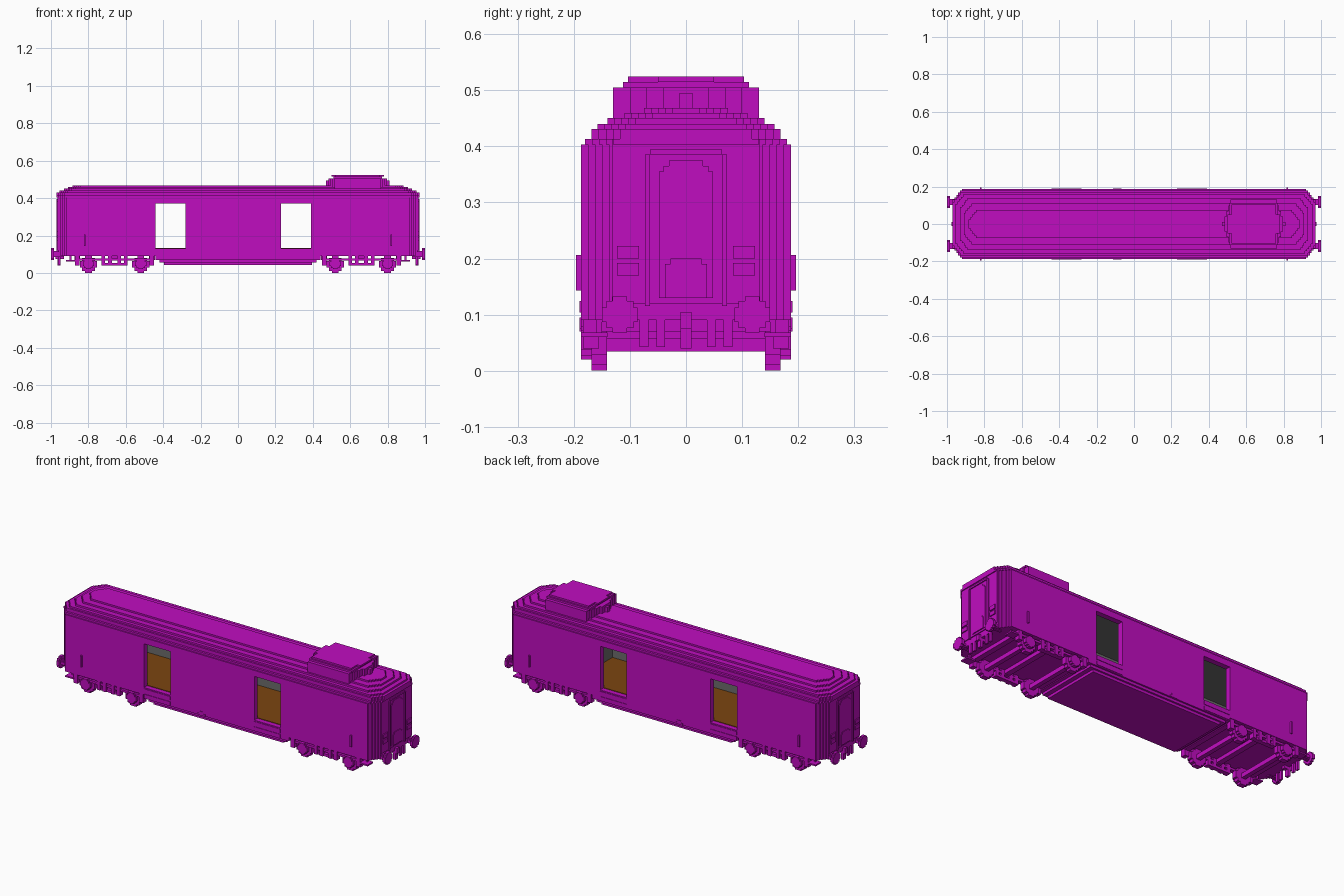
import bpy
import bmesh

default_cube = bpy.data.objects.get("Cube")
if default_cube:
    bpy.data.objects.remove(default_cube, do_unlink=True)


def make_material(name, red, green, blue):
    material = bpy.data.materials.new(name)
    material.use_nodes = True
    colour = (red, green, blue, 1)
    material.diffuse_color = colour
    material.node_tree.nodes["Principled BSDF"].inputs["Base Color"].default_value = colour
    return material


magenta = make_material("magenta paint", .53, .004, .53)
brown = make_material("brown floor", .2, .06, .005)
grey = make_material("grey lining", .15, .15, .15)


def finish(name, mesh_builder, material):
    """Turn a bmesh into a flat shaded object with one material."""
    bmesh.ops.recalc_face_normals(mesh_builder, faces=mesh_builder.faces)
    mesh = bpy.data.meshes.new(name)
    mesh_builder.to_mesh(mesh)
    mesh_builder.free()
    mesh.materials.append(material)
    part = bpy.data.objects.new(name, mesh)
    bpy.context.scene.collection.objects.link(part)
    return part


def add_prism(builder, outline, bottom, top):
    lower = [builder.verts.new((x, y, bottom)) for x, y in outline]
    upper = [builder.verts.new((x, y, top)) for x, y in outline]
    builder.faces.new(lower)
    builder.faces.new(upper)
    for i in range(len(outline)):
        j = (i + 1) % len(outline)
        builder.faces.new((lower[i], lower[j], upper[j], upper[i]))


def prism(name, outline, bottom, top, material=magenta):
    builder = bmesh.new()
    add_prism(builder, outline, bottom, top)
    return finish(name, builder, material)


def boxes(name, spans, mirror="", material=magenta):
    """Boxes given as x, y and z spans, repeated over the mirror axes."""
    builder = bmesh.new()
    for x_sign in (1, -1) if "x" in mirror else (1,):
        for y_sign in (1, -1) if "y" in mirror else (1,):
            for (x0, x1), (y0, y1), (z0, z1) in spans:
                corners = [(x0, y0), (x1, y0), (x1, y1), (x0, y1)]
                add_prism(builder, [(x * x_sign, y * y_sign) for x, y in corners], z0, z1)
    return finish(name, builder, material)


def around(middle, half):
    return (middle - half, middle + half)


def stepped_disc(radius):
    """Half widths and half heights of boxes that make a blocky disc."""
    return [(radius, radius * .4), (radius * .75, radius * .75), (radius * .4, radius)]


def half_outline(half_length, half_width):
    """The +x half of a plan with stair-stepped corners."""
    step_x, step_y, steps = .01, .0125, 4
    corner = []
    for i in range(steps):
        y = half_width - (steps - i) * step_y
        corner += [(half_length - i * step_x, y), (half_length - (i + 1) * step_x, y)]
    corner.append((half_length - steps * step_x, half_width))
    return [(x, -y) for x, y in reversed(corner)] + corner


def full_outline(half_length, half_width):
    half = half_outline(half_length, half_width)
    return half + [(-x, -y) for x, y in half]


# Main dimensions
half_width, inner_width, end_x = .187, .16, .96
sill, floor_z, lintel, eaves = .09, .13, .37, .403
room_left, room_right = -.78, .56
doors = [(-.44, -.28), (.23, .39)]

# Car body: base, solid ends, and side walls around the door openings
prism("body_base", full_outline(end_x, half_width), sill, floor_z)
for label, sign, start in (("left", 1, room_right), ("right", -1, -room_left)):
    plan = half_outline(end_x, half_width) + [(start, half_width), (start, -half_width)]
    prism(label + "_end_block", [(x * sign, y) for x, y in plan], floor_z, eaves)

wall_y = (inner_width, half_width)
stops = [room_left] + [x for door in doors for x in door] + [room_right]
panels = [(span, wall_y, (floor_z, eaves)) for span in zip(stops[::2], stops[1::2])]
panels += [(door, wall_y, (lintel, eaves)) for door in doors]
boxes("side_walls", panels, "y")

# Interior lining
room = (room_left, room_right)
skin = .003
boxes("cabin_floor", [(room, around(0, inner_width), (floor_z, floor_z + skin))], material=brown)
boxes("cabin_ceiling", [(room, around(0, inner_width), (eaves - skin, eaves))], material=grey)
boxes("cabin_side_lining",
      [(x, (inner_width - skin, inner_width), z) for x, y, z in panels], "y", grey)
boxes("cabin_end_lining", [(around(x, skin), around(0, inner_width), (floor_z, eaves))
                           for x in room], material=grey)

# Stepped roof
roof_bottom = eaves
for i, (top, length, width) in enumerate([
        (.413, .97, .18), (.431, .97, .168), (.44, .955, .158),
        (.45, .93, .14), (.459, .91, .11), (.468, .885, .075)]):
    prism(f"roof_layer_{i}", full_outline(length, width), roof_bottom, top)
    roof_bottom = top

# Roof housing with wedge-shaped stepped ends
housing_x = .64
housing = [(around(housing_x, reach), around(0, width), (.435, top))
           for reach, width, top in [(.125, .13, .505), (.135, .1, .505), (.145, .07, .505),
                                     (.157, .04, .505), (.17, .012, .495)]]
housing += [(around(housing_x, .13), around(0, .112), (.505, .515)),
            (around(housing_x, .12), around(0, .103), (.515, .524)),
            (around(housing_x, .14), around(0, .05), (.515, .524))]
boxes("roof_housing", housing)

# Gangway: outer surround, upright bars, arched door and its lower panel
proud = end_x + .005
boxes("gangway_surround", [((end_x, proud), around(0, .132), (.12, .413))], "x")
boxes("gangway_bars", [((end_x, proud + .006), (.064, .073), (.115, .385)),
                       ((end_x, proud + .006), (0, .064), (.385, .394))], "xy")
boxes("gangway_door", [((end_x, proud + .003), around(0, width), (.13, top))
                       for width, top in [(.048, .355), (.04, .365), (.03, .375)]], "x")
boxes("gangway_panel", [((end_x, proud + .006), around(0, .037), (.13, .19)),
                        ((end_x, proud + .006), around(0, .028), (.19, .2))], "x")
boxes("end_lamps", [((end_x, proud + .006), (.084, .123), (z, z + .022))
                    for z in (.17, .2)], "xy")

# Buffers with a shank and a blocky round head
buffer_y, buffer_z = .118, .1
buffer = [((.985, 1), around(buffer_y, w), around(buffer_z, h)) for w, h in stepped_disc(.032)]
buffer += [((.93, .985), around(buffer_y, w), around(buffer_z, h)) for w, h in stepped_disc(.016)]
boxes("buffers", buffer, "xy")

# Coupling hook, hoses and end steps
boxes("coupling", [((.93, .975), around(0, .01), (.075, .105)),
                   ((.95, .965), around(0, .01), (.04, .075))], "x")
boxes("brake_hoses", [((.95, .96), around(y, .008), (.042, .105)) for y in (.045, .075)], "xy")
boxes("end_steps", [((.87, .92), (.14, half_width), (.06, .068)),
                    ((.89, .9), (.15, .16), (.06, sill))], "xy")

# Grab rails on the sides
boxes("grab_rails", [(around(.82, .004), (half_width, .196), (.143, .206))], "xy")

# Underframe tapering downwards between the bogies
under_top = sill
for i, (bottom, length, width) in enumerate([(.07, .44, half_width), (.056, .42, .178),
                                             (.042, .395, .168)]):
    boxes(f"underframe_{i}", [(around(0, length), around(0, width), (bottom, under_top))])
    under_top = bottom

# Door steps and the small arched fitting on the sills
tread = (half_width, half_width + skin)
boxes("door_steps", [(door, tread, z) for door in doors for z in ((.075, .095), (.104, .124))], "y")
boxes("sill_fitting", [(around(-.09, w), tread, (.07, top))
                       for w, top in ((.022, .08), (.012, .092))], "y")

# Bogies: wheels, axles, axle boxes and side frames
axles, wheel_radius = (.52, .8), .046
wheels = [(around(x, w), (.141, .168), around(wheel_radius, h))
          for x in axles for w, h in stepped_disc(wheel_radius)]
boxes("wheels", wheels, "xy")
boxes("axles", [(around(x, .012), around(0, .145), around(wheel_radius, .012))
                for x in axles], "x")
boxes("axle_boxes", [(around(x, w), (.16, half_width), around(.05, h))
                     for x in axles for w, h in stepped_disc(.03)], "xy")
boxes("bogie_frames", [((.46, .87), (.155, .18), (.066, .078)),
                       ((.59, .73), (.155, .178), (.04, .054))]
      + [(around(x, .01), (.155, .184), (.04, sill)) for x in (.6, .635, .685, .72)]
      + [(around(x, .012), (.155, .184), (.04, sill)) for x in (.46, .86)], "xy")
boxes("bogie_crossbeams", [(around(x, .015), around(0, .16), (.07, sill))
                           for x in (.46, .66, .86)], "x")
